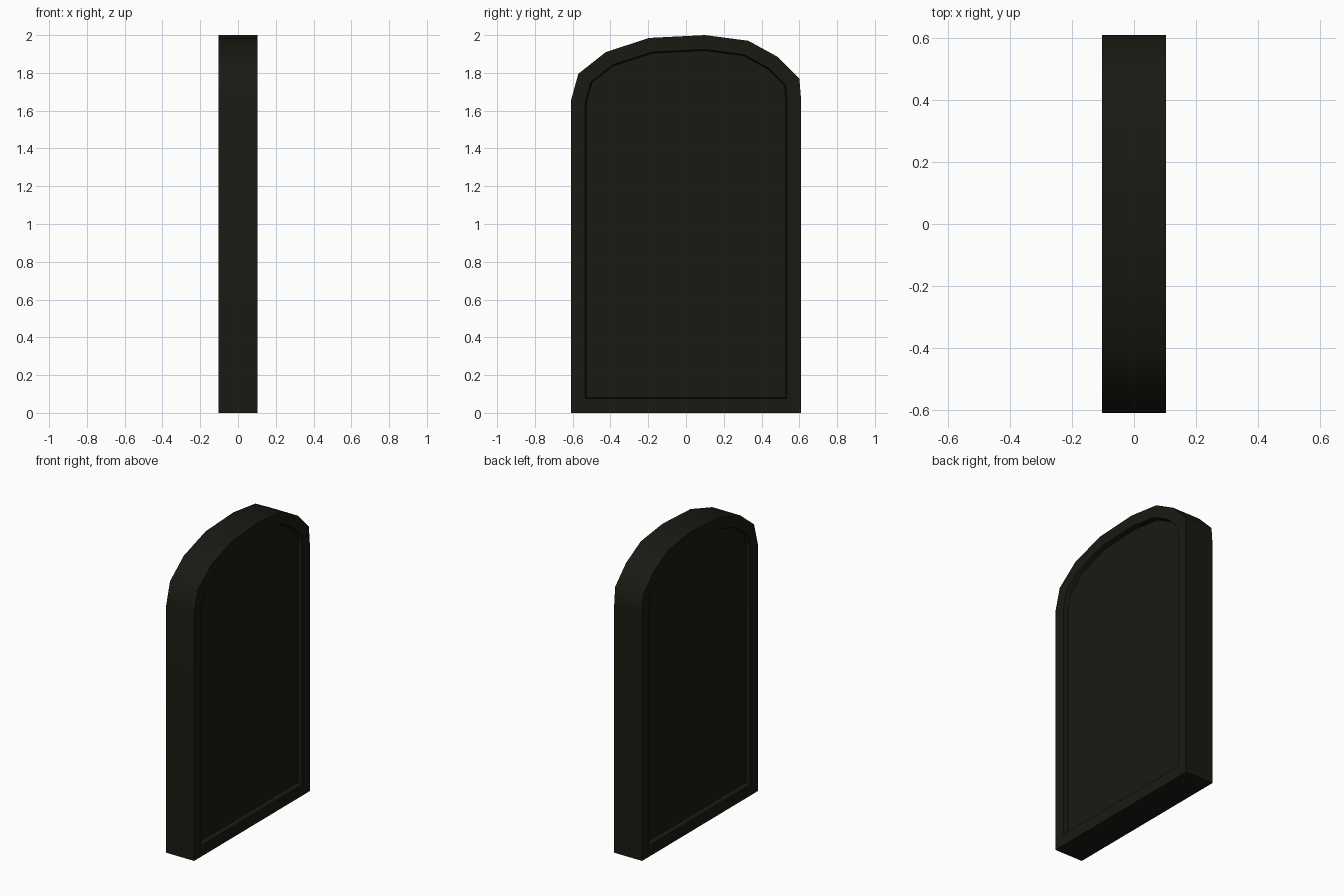
import bpy, bmesh
from mathutils import Vector

if "Cube" in bpy.data.objects:
    bpy.data.objects.remove(bpy.data.objects["Cube"])

# Side outline (y, z): straight sides with a slightly irregular faceted arch
OUTLINE = [(-0.61, 0), (0.61, 0), (0.61, 1.65), (0.60, 1.77), (0.485, 1.885),
           (0.33, 1.97), (0.10, 2.0), (-0.195, 1.985), (-0.425, 1.91),
           (-0.57, 1.795), (-0.61, 1.65)]
HALF = 0.103     # half thickness
RIM = 0.075      # width of the border
DEPTH = 0.03     # depth of the recessed panel

# Arched slab
bm = bmesh.new()
base = bm.faces.new([bm.verts.new((-HALF, y, z)) for y, z in OUTLINE])
ext = bmesh.ops.extrude_face_region(bm, geom=[base])
bmesh.ops.translate(bm, vec=(2 * HALF, 0, 0),
                    verts=[v for v in ext["geom"] if isinstance(v, bmesh.types.BMVert)])
bmesh.ops.recalc_face_normals(bm, faces=bm.faces[:])

# Recessed panel on both broad faces
for face in [f for f in bm.faces if abs(f.normal.x) > 0.9]:
    side = 1 if face.normal.x > 0 else -1
    bmesh.ops.inset_region(bm, faces=[face], thickness=RIM, use_even_offset=True)
    bmesh.ops.inset_region(bm, faces=[face], thickness=0.007, use_even_offset=True)
    for v in face.verts:
        v.co.x -= side * DEPTH

mesh = bpy.data.meshes.new("arched_panel")
bm.to_mesh(mesh)
bm.free()
panel = bpy.data.objects.new("arched_panel", mesh)
bpy.context.collection.objects.link(panel)

# Near-black olive finish
mat = bpy.data.materials.new("dark_finish")
mat.diffuse_color = (0.010, 0.0095, 0.006, 1)
mat.use_nodes = True
mat.node_tree.nodes["Principled BSDF"].inputs["Base Color"].default_value = mat.diffuse_color
mesh.materials.append(mat)

bpy.context.view_layer.objects.active = panel
panel.select_set(True)
bpy.ops.object.shade_smooth_by_angle(angle=0.8)
